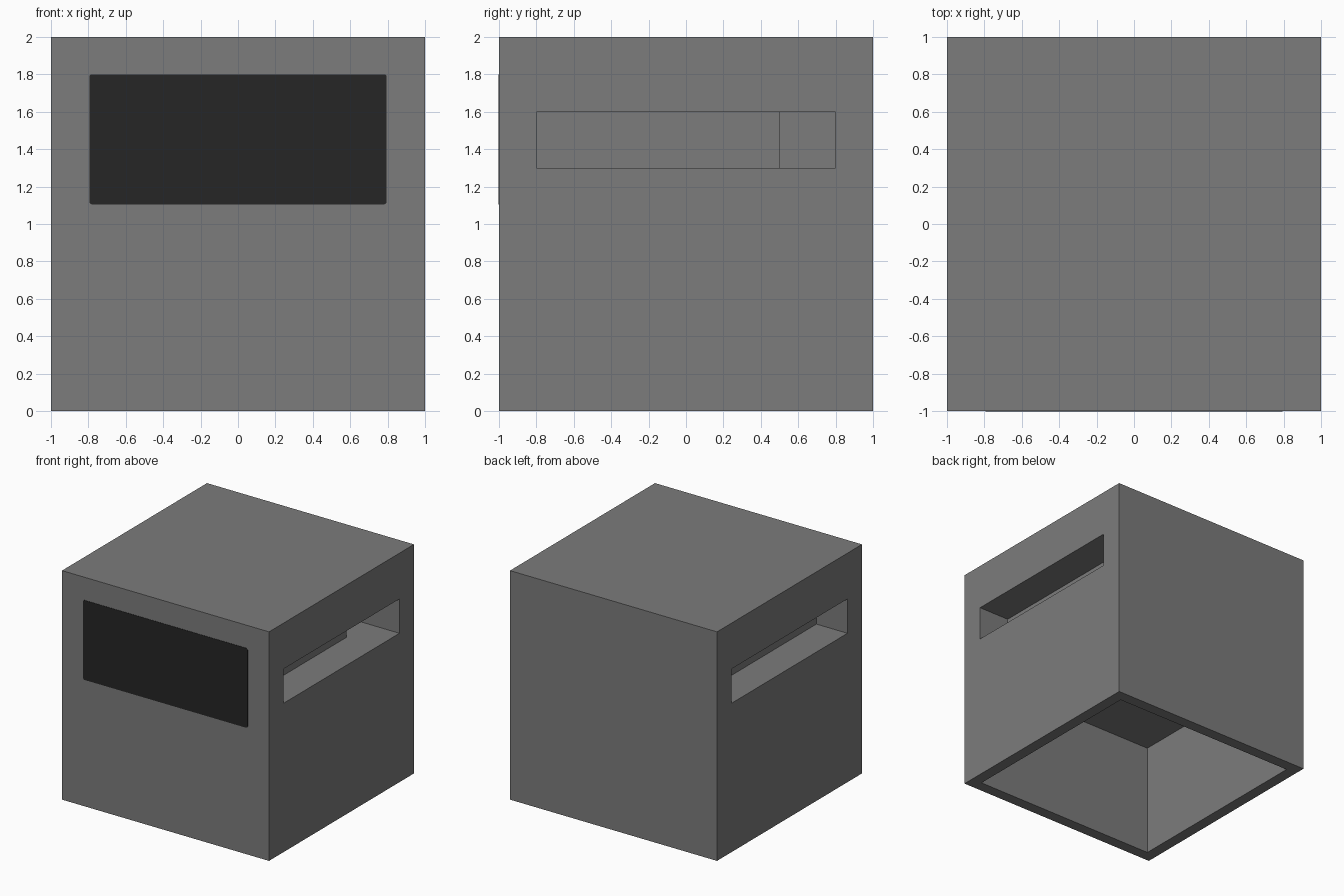
import bpy
import bmesh
from mathutils import Vector

cube = bpy.data.objects.get("Cube")
if cube:
    bpy.data.objects.remove(cube, do_unlink=True)


def material(name, value):
    m = bpy.data.materials.new(name)
    m.use_nodes = True
    col = (value, value, value, 1.0)
    m.diffuse_color = col
    m.node_tree.nodes["Principled BSDF"].inputs["Base Color"].default_value = col
    return m


grey = material("mid grey", 0.2)
black = material("near black", 0.019)


def prism(name, outline, direction, mat, corner=0.0):
    """Extrude a closed 3D outline along a direction, optionally rounding its corners."""
    bm = bmesh.new()
    face = bm.faces.new([bm.verts.new(p) for p in outline])
    ext = bmesh.ops.extrude_face_region(bm, geom=[face], use_keep_orig=True)
    moved = [g for g in ext["geom"] if isinstance(g, bmesh.types.BMVert)]
    d = Vector(direction)
    bmesh.ops.translate(bm, verts=moved, vec=d)
    if corner:
        edges = [e for e in bm.edges
                 if (e.verts[0].co - e.verts[1].co).cross(d).length < 1e-6]
        bmesh.ops.bevel(bm, geom=edges, offset=corner, segments=3,
                        profile=0.5, affect='EDGES')
    bmesh.ops.recalc_face_normals(bm, faces=bm.faces[:])
    me = bpy.data.meshes.new(name)
    bm.to_mesh(me)
    bm.free()
    me.materials.append(mat)
    ob = bpy.data.objects.new(name, me)
    bpy.context.scene.collection.objects.link(ob)
    return ob


def square(half, z):
    return [(-half, -half, z), (half, -half, z), (half, half, z), (-half, half, z)]


# Outer block
body = prism("body", square(1.0, 0.0), (0, 0, 2), grey)

# Open hollow in the underside, leaving a thin rim
cutters = [prism("base_hollow_cutter", square(0.9, -0.2), (0, 0, 1.2), grey)]

# Side slots: shallow along most of their length, deeper at the rear end
slot = [(1.2, -0.8), (1.2, 0.8), (0.4, 0.8), (0.4, 0.5), (0.7, 0.5), (0.7, -0.8)]
for side, label in ((1, "left"), (-1, "right")):
    outline = [(side * x, y, 1.3) for x, y in slot]
    cutters.append(prism(label + "_slot_cutter", outline, (0, 0, 0.3), grey))

for c in cutters:
    c.hide_render = True
    mod = body.modifiers.new(c.name, 'BOOLEAN')
    mod.operation = 'DIFFERENCE'
    mod.solver = 'EXACT'
    mod.object = c

# Bake the cuts, then discard the cutters
bpy.context.view_layer.update()
graph = bpy.context.evaluated_depsgraph_get()
cut_mesh = bpy.data.meshes.new_from_object(body.evaluated_get(graph))
body.modifiers.clear()
body.data = cut_mesh
cut_mesh.name = "body"
cut_mesh.materials.clear()
cut_mesh.materials.append(grey)
for p in cut_mesh.polygons:
    p.material_index = 0
for c in cutters:
    bpy.data.objects.remove(c, do_unlink=True)

# Dark front panel with slightly rounded corners
panel = [(-0.795, -0.998, 1.105), (0.795, -0.998, 1.105),
         (0.795, -0.998, 1.8), (-0.795, -0.998, 1.8)]
prism("front_panel", panel, (0, -0.005, 0), black, corner=0.015)
